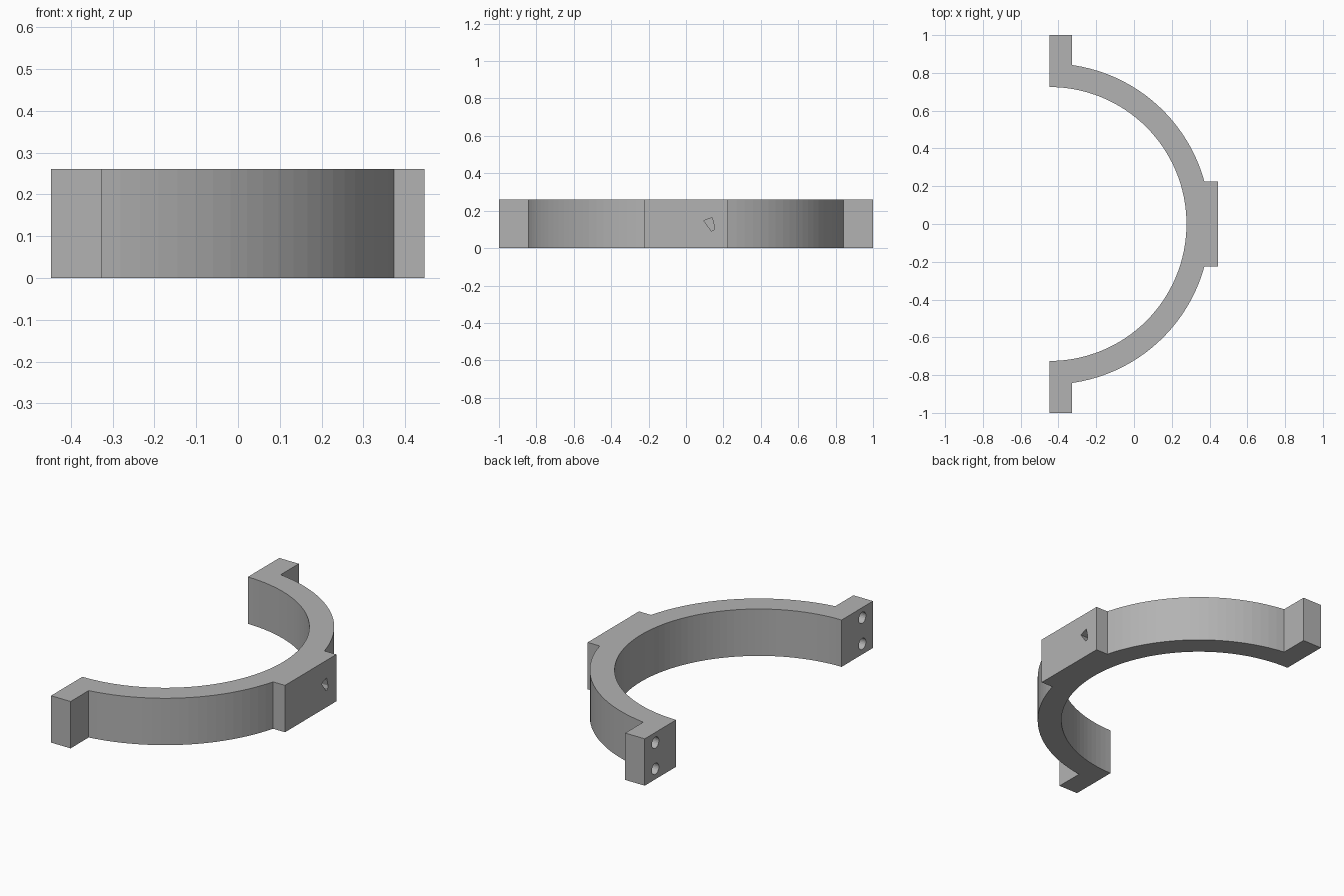
import bpy, bmesh
from math import sin, cos, asin, pi
from mathutils import Vector

cube = bpy.data.objects.get("Cube")
if cube:
    bpy.data.objects.remove(cube, do_unlink=True)

HEIGHT = 0.26
BACK, FRONT = -0.447, 0.446      # flat mating side and mounting pad face
INNER, OUTER = 0.725, 0.85
EAR, PAD = 0.12, 0.225           # ear thickness, pad half width
STEPS = 64

grey = bpy.data.materials.new("plain grey")
grey.use_nodes = True
colour = (0.45, 0.45, 0.45, 1)
grey.diffuse_color = colour
grey.node_tree.nodes["Principled BSDF"].inputs["Base Color"].default_value = colour


def prism(name, points, offset):
    """Extrude a closed loop of points along an offset."""
    bm = bmesh.new()
    face = bm.faces.new([bm.verts.new(p) for p in points])
    out = bmesh.ops.extrude_face_region(bm, geom=[face])
    moved = [v for v in out["geom"] if isinstance(v, bmesh.types.BMVert)]
    bmesh.ops.translate(bm, verts=moved, vec=Vector(offset))
    bmesh.ops.recalc_face_normals(bm, faces=bm.faces)
    mesh = bpy.data.meshes.new(name)
    bm.to_mesh(mesh)
    bm.free()
    mesh.materials.append(grey)
    obj = bpy.data.objects.new(name, mesh)
    bpy.context.collection.objects.link(obj)
    return obj


def arc(radius, start, end, steps):
    angles = [start + (end - start) * i / steps for i in range(steps + 1)]
    return [(BACK + radius * cos(a), radius * sin(a)) for a in angles]


# Outline: inner half circle, ear, outer arc, pad, outer arc, ear
pad_angle = asin(PAD / OUTER)
ear_angle = pi / 2 - asin(EAR / OUTER)
upper = [(BACK, 1), (BACK + EAR, 1)]
upper += arc(OUTER, ear_angle, pad_angle, STEPS // 3)
upper += [(FRONT, PAD)]
lower = [(x, -y) for x, y in reversed(upper)]
outline = arc(INNER, -pi / 2, pi / 2, STEPS) + upper + lower
clamp = prism("half_ring_clamp", [(x, y, 0) for x, y in outline], (0, 0, HEIGHT))


def cut(cutter):
    cutter.hide_render = True
    cutter.hide_viewport = True
    mod = clamp.modifiers.new(cutter.name, 'BOOLEAN')
    mod.operation = 'DIFFERENCE'
    mod.solver = 'EXACT'
    mod.object = cutter


# Two bolt holes in each ear, drilled from the mating side
for side, y in (("left", 0.907), ("right", -0.907)):
    for level, z in (("lower", 0.058), ("upper", 0.203)):
        loop = [(BACK - 0.05, y + 0.031 * cos(t * pi / 12), z + 0.031 * sin(t * pi / 12))
                for t in range(24)]
        cut(prism(f"{side}_{level}_hole_cutter", loop, (EAR + 0.046, 0, 0)))

# Small wedge shaped pocket in the mounting pad
wedge = [(0.095, 0.147), (0.14, 0.163), (0.152, 0.115), (0.148, 0.095), (0.135, 0.092)]
cut(prism("pad_pocket_cutter", [(FRONT + 0.05, y, z) for y, z in wedge], (-0.17, 0, 0)))
